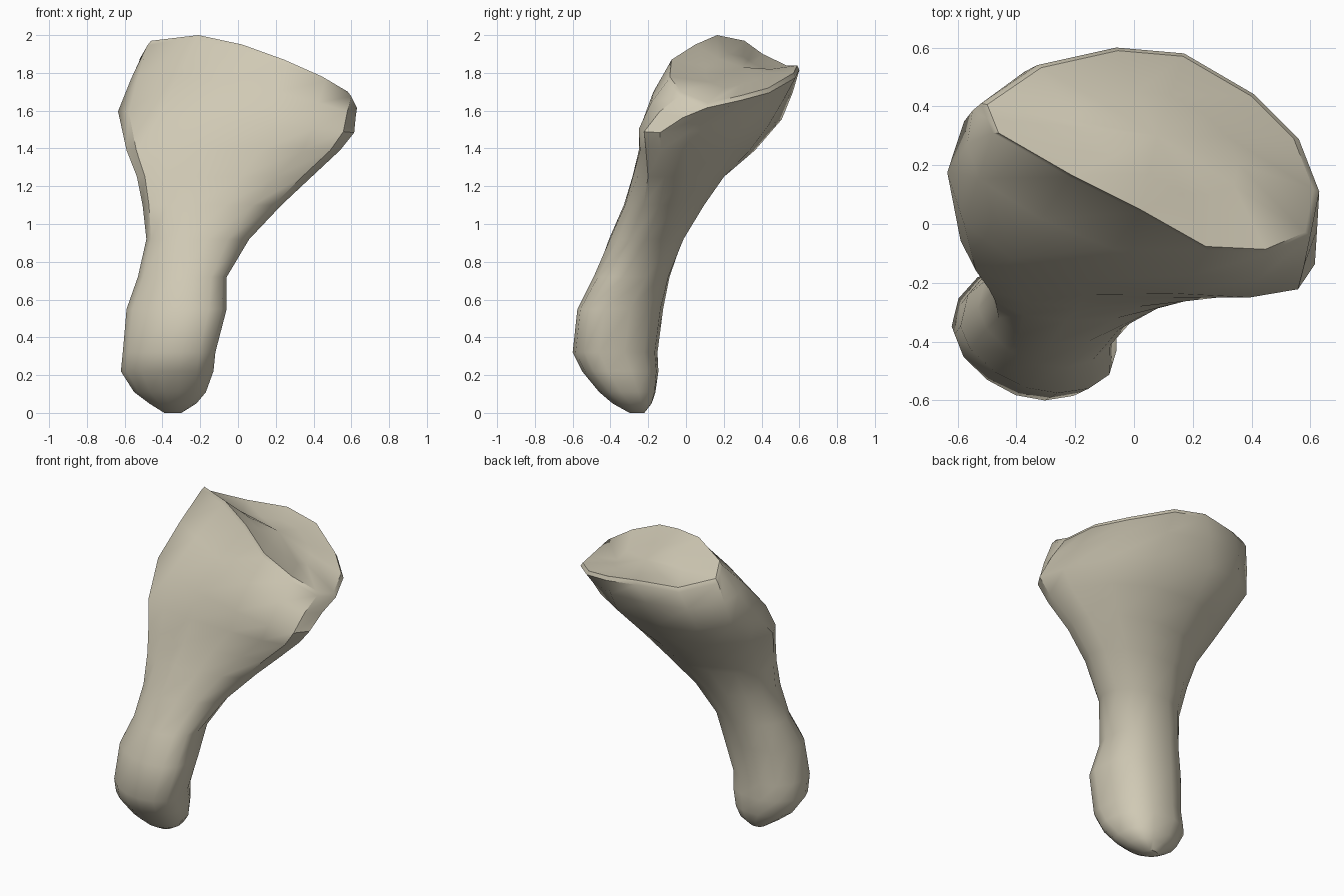
import bpy, bmesh, math
from mathutils import Vector

if "Cube" in bpy.data.objects:
    bpy.data.objects.remove(bpy.data.objects["Cube"])

N = 14

# Cross-sections from foot to flare: z, x range, y range, left skew, right skew, tilt along x
SECTIONS = [
    (0.00, -0.39, -0.30, -0.30, -0.22, 0.0, 0.0, 0.0),
    (0.05, -0.47, -0.22, -0.39, -0.18, 0.0, -0.1, 0.0),
    (0.11, -0.55, -0.17, -0.46, -0.16, 0.0, -0.2, 0.0),
    (0.22, -0.62, -0.13, -0.55, -0.145, 0.0, -0.3, 0.0),
    (0.32, -0.61, -0.12, -0.60, -0.15, 0.0, -0.35, 0.0),
    (0.55, -0.59, -0.06, -0.575, -0.12, 0.0, -0.35, 0.0),
    (0.72, -0.53, -0.06, -0.49, -0.085, 0.0, -0.2, 0.0),
    (0.92, -0.485, 0.06, -0.41, -0.01, 0.1, 0.0, 0.0),
    (1.10, -0.505, 0.23, -0.33, 0.10, 0.3, -0.15, 0.0),
    (1.25, -0.535, 0.39, -0.285, 0.21, 0.4, -0.35, 0.0),
    (1.39, -0.59, 0.54, -0.25, 0.37, 0.35, -0.65, 0.0),
    (1.54, -0.635, 0.615, -0.25, 0.51, -0.1, -0.75, -0.09),
]

# Tilted rim of the socket, counter-clockwise from the right
RIM = [Vector(p) for p in [
    (0.63, 0.11, 1.64), (0.56, 0.29, 1.68), (0.41, 0.44, 1.72), (0.17, 0.58, 1.80),
    (-0.06, 0.60, 1.84), (-0.33, 0.54, 1.84), (-0.52, 0.41, 1.90), (-0.50, 0.36, 1.935),
    (-0.48, 0.31, 1.97), (-0.22, 0.16, 2.00), (0.02, 0.04, 1.95), (0.25, -0.09, 1.87),
    (0.46, -0.10, 1.78), (0.60, -0.04, 1.70)]]


def corner_power(z, c, s):
    """Fullness of each corner: below 1 is boxier, above 1 is flatter."""
    if z < 0.8:
        if c < 0:
            return 1.25 if s < 0 else 0.95
        return 0.92 if s < 0 else 0.7
    if z < 1.3:
        return 1.12 if c > 0 and s < 0 else 0.92
    return 0.75 if z > 1.5 and c > 0 and s > 0 else 0.92


def section(z, x0, x1, y0, y1, left, right, tilt):
    cx, cy, hx, hy = (x0 + x1) / 2, (y0 + y1) / 2, (x1 - x0) / 2, (y1 - y0) / 2
    ring = []
    for i in range(N):
        t = 2 * math.pi * i / N
        c = math.cos(t)
        s = math.sin(t + left + (right - left) * (1 + c) / 2)
        p = corner_power(z, c, s)
        dx = hx * math.copysign(abs(c) ** p, c)
        dy = hy * math.copysign(abs(s) ** p, s)
        ring.append(Vector((cx + dx, cy + dy, z + tilt * dx)))
    return ring


rings = [section(*s) for s in SECTIONS]

# Slightly bulging ring between the flare and the rim
bulge = [a.lerp(b, 0.5) for a, b in zip(rings[-1], RIM)]
mid = sum(bulge, Vector()) / N
rings.append([Vector((p.x, mid.y + (p.y - mid.y) * 1.03, p.z)) for p in bulge])

# Rim with a narrow bevelled lip, then the nearly flat saddle-shaped socket
center = Vector((0.08, 0.30, 1.83))
rings.append([p - Vector((0, 0, 0.025)) for p in RIM])
lip = [p.lerp(center, 0.035) for p in RIM]
for p, r in zip(lip, RIM):
    p.z = r.z
rings.append(lip)
dish = [p.lerp(center, 0.5) - Vector((0, 0, 0.015)) for p in RIM]
rings.append(dish)

# Loft all rings into one closed bone
bm = bmesh.new()
loops = [[bm.verts.new(p) for p in ring] for ring in rings]
for a, b in zip(loops, loops[1:]):
    for i in range(N):
        j = (i + 1) % N
        bm.faces.new((a[i], a[j], b[j], b[i]))
bm.faces.new(list(reversed(loops[0])))
tip = bm.verts.new(center)
for i in range(N):
    bm.faces.new((loops[-1][i], loops[-1][(i + 1) % N], tip))
bmesh.ops.recalc_face_normals(bm, faces=bm.faces)

mesh = bpy.data.meshes.new("bone")
bm.to_mesh(mesh)
bm.free()
bone = bpy.data.objects.new("bone", mesh)
bpy.context.collection.objects.link(bone)

# Single pale bone colour
mat = bpy.data.materials.new("pale_bone")
mat.diffuse_color = (0.63, 0.585, 0.46, 1.0)
mat.use_nodes = True
mat.node_tree.nodes["Principled BSDF"].inputs["Base Color"].default_value = mat.diffuse_color
mesh.materials.append(mat)

bpy.context.view_layer.objects.active = bone
bone.select_set(True)
bpy.ops.object.shade_smooth_by_angle(angle=math.radians(40))
